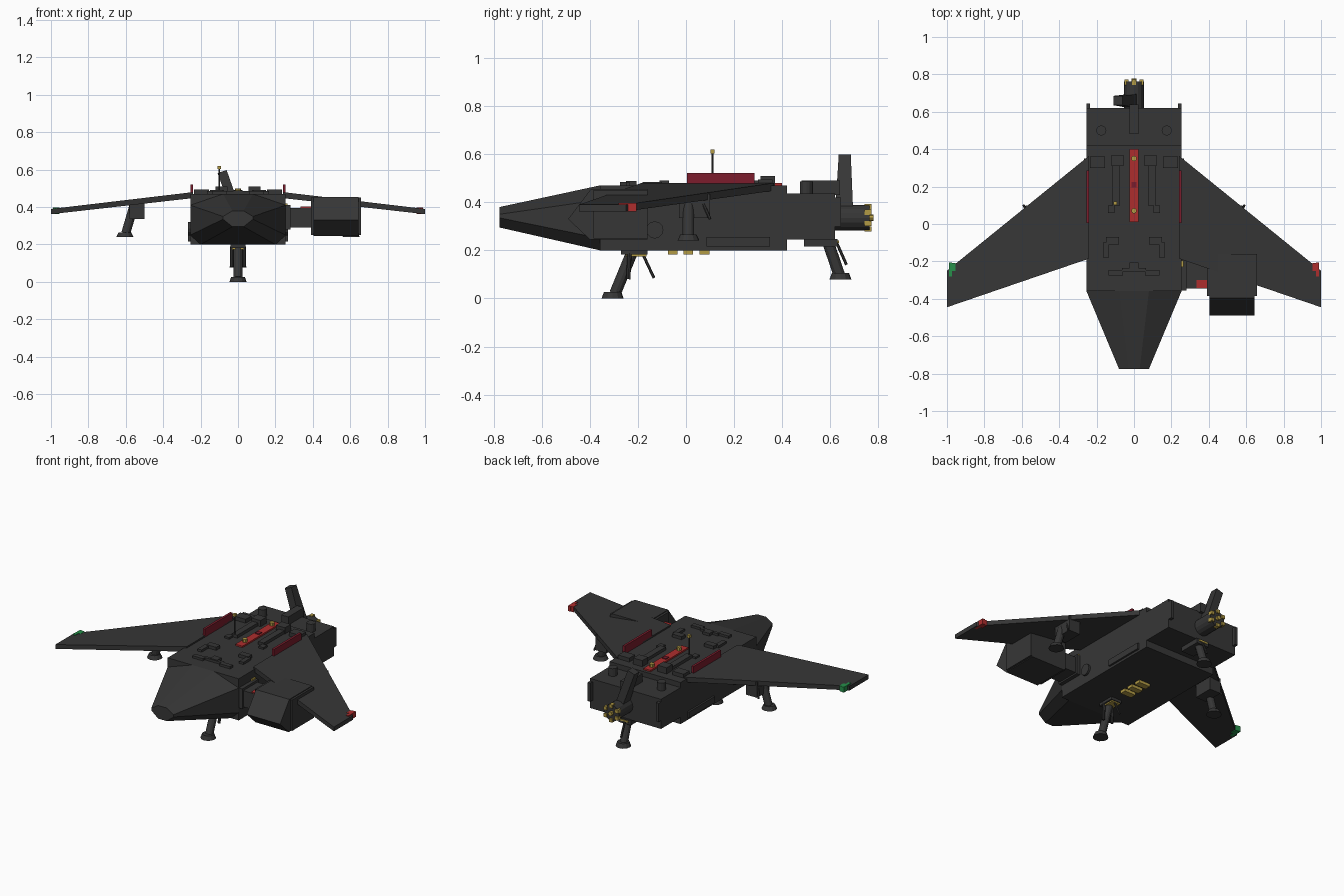
import bpy, bmesh, math
from mathutils import Vector


def material(name, rgb):
    m = bpy.data.materials.new(name)
    m.diffuse_color = (*rgb, 1)
    return m


GREY = material("charcoal", (0.037, 0.037, 0.037))
RED = material("red", (0.42, 0.027, 0.027))
MAROON = material("dark_red", (0.2, 0.012, 0.025))
YELLOW = material("brass_yellow", (0.45, 0.33, 0.06))
GREEN = material("green", (0.02, 0.28, 0.07))


def finish(name, bm, mat):
    bmesh.ops.recalc_face_normals(bm, faces=bm.faces)
    me = bpy.data.meshes.new(name)
    bm.to_mesh(me)
    bm.free()
    me.materials.append(mat)
    ob = bpy.data.objects.new(name, me)
    bpy.context.collection.objects.link(ob)
    return ob


def loft(name, rings, mat=GREY):
    """Skin matching rings of points and cap both ends."""
    bm = bmesh.new()
    rows = [[bm.verts.new(p) for p in r] for r in rings]
    n = len(rows[0])
    for a, b in zip(rows, rows[1:]):
        for i in range(n):
            j = (i + 1) % n
            bm.faces.new((a[i], a[j], b[j], b[i]))
    bm.faces.new(rows[0])
    bm.faces.new(rows[-1][::-1])
    return finish(name, bm, mat)


def box(name, x0, x1, y0, y1, z0, z1, mat=GREY):
    ring = lambda z: [(x0, y0, z), (x1, y0, z), (x1, y1, z), (x0, y1, z)]
    return loft(name, [ring(z0), ring(z1)], mat)


def rod(name, a, b, r0, r1=None, mat=GREY, sides=12):
    """Cylinder or cone from point a to point b."""
    a, b = Vector(a), Vector(b)
    bm = bmesh.new()
    bmesh.ops.create_cone(bm, cap_ends=True, segments=sides, radius1=r0,
                          radius2=r0 if r1 is None else r1, depth=(b - a).length)
    rot = Vector((0, 0, 1)).rotation_difference(b - a)
    for v in bm.verts:
        v.co = rot @ v.co + (a + b) / 2
    return finish(name, bm, mat)


# Fuselage and stepped rear section
box("fuselage", -0.255, 0.255, -0.357, 0.42, 0.2, 0.47)
box("rear_section", -0.255, 0.255, 0.42, 0.62, 0.245, 0.437)


# Faceted nose
def octagon(y, wt, wb, ws, z0, z1, z2, z3):
    half = [(wt, z3), (ws, z2), (ws, z1), (wb, z0)]
    pts = half + [(-x, z) for x, z in reversed(half)]
    return [(x, y, z) for x, z in pts]


loft("nose", [octagon(-0.357, 0.08, 0.2, 0.255, 0.2, 0.25, 0.41, 0.47),
              octagon(-0.775, 0.03, 0.03, 0.08, 0.295, 0.335, 0.35, 0.38)])

for s, side in ((1, "right"), (-1, "left")):
    def sbox(name, x0, x1, *rest):
        return box(f"{side}_{name}", *sorted((s * x0, s * x1)), *rest)

    # Forward swept wing, drooping to the tip
    def section(x, y0, y1, z0, z1):
        return [(s * x, y0, z0), (s * x, y1, z0), (s * x, y1, z1), (s * x, y0, z1)]
    loft(f"{side}_wing", [section(0.24, -0.185, 0.365, 0.448, 0.48),
                          section(1.0, -0.445, -0.25, 0.362, 0.39)])
    # Tip light
    lamp = RED if s > 0 else GREEN
    sbox("tip_light_side", 0.972, 0.99, -0.28, -0.205, 0.362, 0.397, lamp)
    sbox("tip_light_rear", 0.955, 0.99, -0.25, -0.208, 0.362, 0.397, lamp)
    # Deck fin along the wing root
    sbox("root_fin", 0.24, 0.255, 0.005, 0.285, 0.47, 0.522, MAROON)
    # Wing landing leg
    sbox("leg_bracket", 0.5, 0.58, -0.03, 0.1, 0.335, 0.435)
    rod(f"{side}_wing_leg", (s * 0.55, 0.01, 0.43), (s * 0.6, 0.01, 0.26), 0.024)
    rod(f"{side}_wing_foot", (s * 0.605, 0.01, 0.24), (s * 0.605, 0.01, 0.265), 0.046, 0.034)
    rod(f"{side}_wing_leg_strut", (s * 0.57, 0.06, 0.42), (s * 0.59, 0.1, 0.33), 0.006, sides=6)
    # Side panels and round port
    sbox("side_rail", 0.25, 0.267, 0.085, 0.35, 0.215, 0.255)
    rod(f"{side}_port", (s * 0.25, -0.13, 0.285), (s * 0.268, -0.13, 0.285), 0.036)
    # Rear deck drums and tail stubs
    rod(f"{side}_deck_drum", (s * 0.175, 0.5, 0.43), (s * 0.175, 0.5, 0.487), 0.027)
    sbox("tail_stub", 0.235, 0.255, 0.61, 0.645, 0.3, 0.42)
    # Raised deck plates
    sbox("rear_deck_box", 0.155, 0.235, 0.3, 0.36, 0.465, 0.495)
    sbox("spine_plate", 0.075, 0.115, 0.1, 0.32, 0.465, 0.49)
    sbox("spine_box", 0.055, 0.12, 0.31, 0.37, 0.465, 0.51)
    sbox("middle_plate", 0.105, 0.14, 0.06, 0.1, 0.465, 0.482)
    sbox("forward_plate", 0.08, 0.15, -0.11, -0.07, 0.465, 0.49)
    sbox("forward_strip", 0.135, 0.165, -0.18, -0.1, 0.465, 0.485)
    sbox("nose_plate", 0.06, 0.135, -0.275, -0.245, 0.465, 0.485)

box("nose_plate_link", -0.065, 0.065, -0.255, -0.235, 0.465, 0.485)
box("nose_plate_centre", -0.025, 0.025, -0.25, -0.205, 0.465, 0.488)

# Red spine with brass knobs
box("spine_stripe", -0.025, 0.025, 0.01, 0.4, 0.465, 0.48, RED)
box("spine_hatch", -0.014, 0.014, 0.195, 0.225, 0.478, 0.486, MAROON)
for y in (0.07, 0.35):
    rod("spine_knob", (0, y, 0.475), (0, y, 0.5), 0.015, mat=YELLOW, sides=8)

# Antenna
rod("antenna", (-0.1, 0.11, 0.465), (-0.1, 0.11, 0.605), 0.005, sides=6)
box("antenna_tip", -0.109, -0.091, 0.101, 0.119, 0.603, 0.62, YELLOW)

# Tail thruster with brass nozzle blocks
rod("thruster", (0, 0.61, 0.335), (0, 0.762, 0.335), 0.053, sides=16)
rod("thruster_core", (0, 0.75, 0.335), (0, 0.779, 0.335), 0.014, mat=YELLOW, sides=8)
for i in range(6):
    a = math.tau * i / 6 + math.pi / 6
    x, z = 0.046 * math.cos(a), 0.335 + 0.046 * math.sin(a)
    box("nozzle_block", x - 0.011, x + 0.011, 0.742, 0.772, z - 0.011, z + 0.011, YELLOW)

# Leaning tail fin and its mount
box("fin_mount", -0.025, 0.025, 0.48, 0.64, 0.43, 0.49)
fin = lambda x, z, y0, y1: [(x - 0.024, y0, z - 0.008), (x + 0.024, y0, z + 0.008),
                            (x + 0.024, y1, z + 0.008), (x - 0.024, y1, z - 0.008)]
loft("tail_fin", [fin(0.0, 0.35, 0.62, 0.695), fin(-0.085, 0.59, 0.635, 0.685)])

# Engine pod with wedge front, on a pylon
profile = [(-0.395, 0.455), (-0.49, 0.33), (-0.4, 0.245), (-0.16, 0.245), (-0.16, 0.455)]
loft("engine_pod", [[(x, y, z) for y, z in profile] for x in (0.405, 0.645)])
box("pod_shell", 0.39, 0.658, -0.385, -0.16, 0.25, 0.45)
box("pylon", 0.25, 0.4, -0.345, -0.2, 0.29, 0.395)
box("pylon_collar", 0.25, 0.28, -0.355, -0.19, 0.28, 0.41)
box("pylon_stripe", 0.335, 0.392, -0.342, -0.3, 0.393, 0.402, RED)
box("pylon_lamp", 0.25, 0.264, -0.23, -0.195, 0.385, 0.42, YELLOW)

# Belly pads
for y in (-0.055, 0.01, 0.077):
    box("belly_pad", -0.04, 0.04, y - 0.02, y + 0.02, 0.182, 0.202, YELLOW)

# Front landing leg
box("front_leg_plate", -0.04, 0.04, -0.27, -0.16, 0.182, 0.202)
box("front_leg_trim", -0.03, 0.03, -0.25, -0.165, 0.174, 0.184, YELLOW)
rod("front_leg", (0, -0.225, 0.19), (0, -0.295, 0.02), 0.024)
for x in (-0.033, 0.033):
    rod("front_leg_yoke", (x, -0.235, 0.19), (x, -0.24, 0.08), 0.009, sides=8)
rod("front_foot", (0, -0.305, 0), (0, -0.305, 0.027), 0.046, 0.036)
rod("front_leg_strut", (0, -0.18, 0.185), (0, -0.133, 0.085), 0.006, sides=6)

# Rear landing leg
box("rear_leg_plate", -0.045, 0.045, 0.49, 0.63, 0.215, 0.247)
box("rear_leg_trim", -0.03, 0.03, 0.57, 0.635, 0.23, 0.24, YELLOW)
rod("rear_leg", (0, 0.59, 0.235), (0, 0.638, 0.095), 0.024)
rod("rear_foot", (0, 0.642, 0.078), (0, 0.642, 0.105), 0.046, 0.036)
rod("rear_leg_strut", (0, 0.625, 0.235), (0, 0.667, 0.14), 0.006, sides=6)
